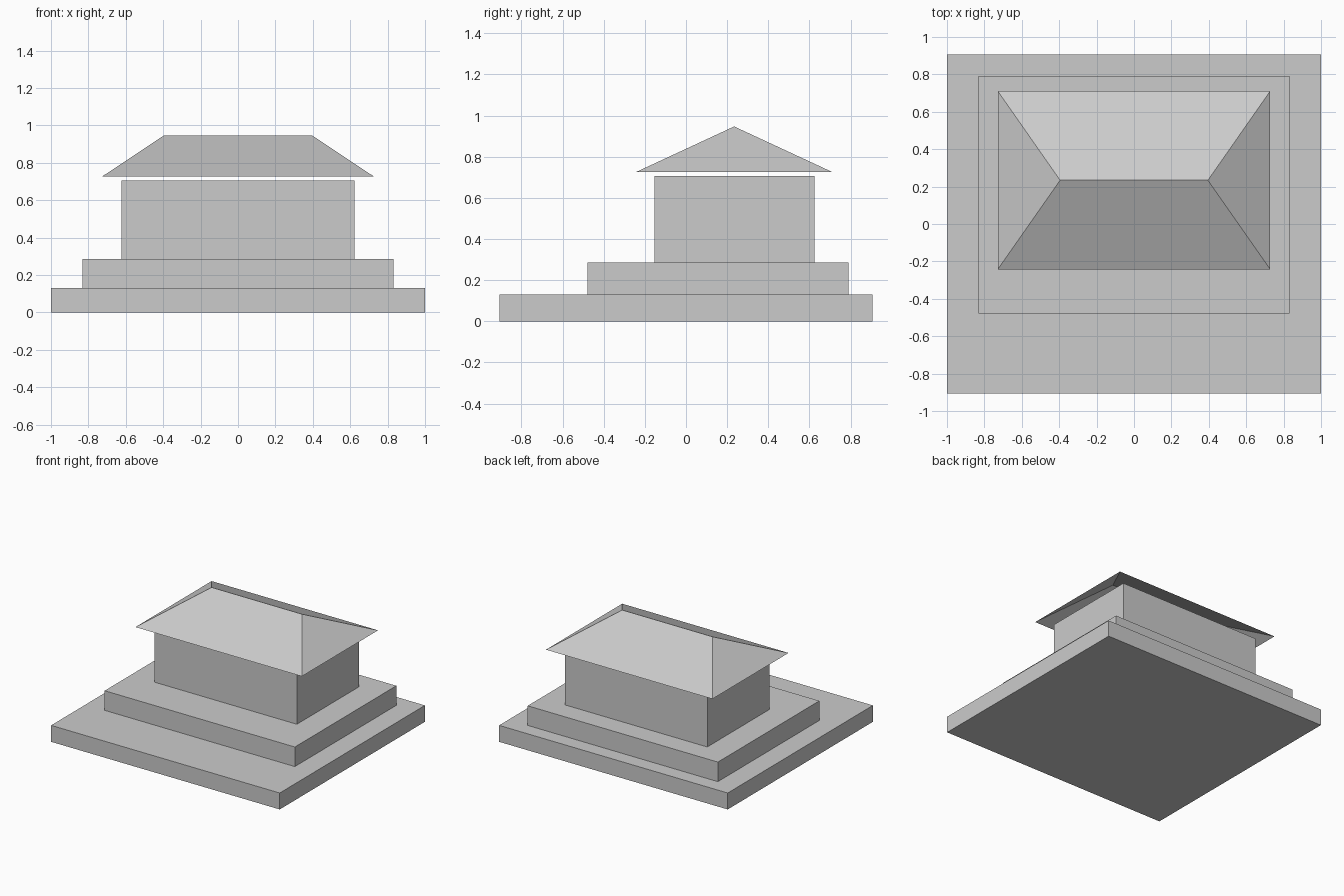
import bpy

cube = bpy.data.objects.get("Cube")
if cube:
    bpy.data.objects.remove(cube, do_unlink=True)

# One plain grey for the whole building
grey = bpy.data.materials.new("plain_grey")
grey.use_nodes = True
grey.diffuse_color = (0.6, 0.6, 0.6, 1)
grey.node_tree.nodes["Principled BSDF"].inputs["Base Color"].default_value = (0.6, 0.6, 0.6, 1)


def add_mesh(name, verts, faces):
    mesh = bpy.data.meshes.new(name)
    mesh.from_pydata(verts, [], faces)
    mesh.materials.append(grey)
    obj = bpy.data.objects.new(name, mesh)
    bpy.context.collection.objects.link(obj)
    return obj


def rectangle(half_width, front, back, z):
    return [(-half_width, front, z), (half_width, front, z),
            (half_width, back, z), (-half_width, back, z)]


def add_block(name, half_width, front, back, bottom, top):
    verts = rectangle(half_width, front, back, bottom) + rectangle(half_width, front, back, top)
    sides = [(i, (i + 1) % 4, (i + 1) % 4 + 4, i + 4) for i in range(4)]
    return add_mesh(name, verts, [(3, 2, 1, 0), (4, 5, 6, 7)] + sides)


# Stepped base and walls
add_block("ground_slab", 1.0, -0.907, 0.907, 0, 0.13)
add_block("upper_step", 0.832, -0.478, 0.79, 0.13, 0.285)
add_block("walls", 0.623, -0.154, 0.624, 0.285, 0.706)

# Hipped roof shell, open underneath, just clear of the walls
eaves = rectangle(0.728, -0.242, 0.71, 0.726)
ridge = [(-0.395, 0.234, 0.947), (0.395, 0.234, 0.947)]
add_mesh("hipped_roof", eaves + ridge,
         [(0, 1, 5, 4), (1, 2, 5), (2, 3, 4, 5), (3, 0, 4)])
